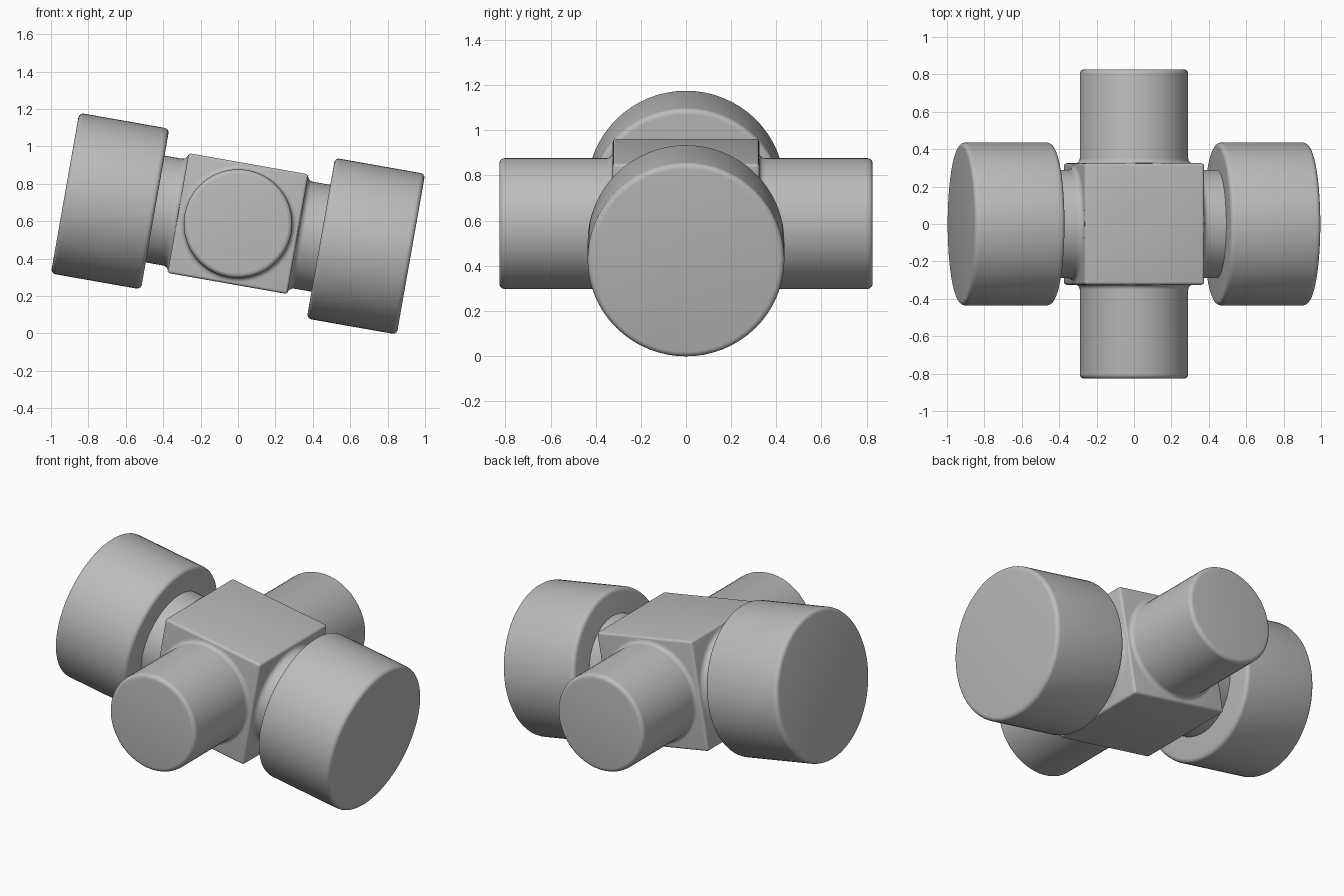
import bpy, bmesh
from math import sin, cos, pi, radians
from mathutils import Matrix, Vector

if "Cube" in bpy.data.objects:
    bpy.data.objects.remove(bpy.data.objects["Cube"])

CENTRE = Vector((0, 0, 0.587))
TILT = radians(10)
HALF = 0.325       # half width of the central block
SIDES = 64

grey = bpy.data.materials.new("plain grey")
grey.use_nodes = True
COLOUR = (0.5, 0.5, 0.5, 1)
grey.diffuse_color = COLOUR
grey.node_tree.nodes["Principled BSDF"].inputs["Base Color"].default_value = COLOUR


def arc(h, r, radius, start, end, steps=5):
    """Points (height, radius) of a rounded corner; angles in degrees."""
    angles = [radians(start + (end - start) * i / steps) for i in range(steps + 1)]
    return [(h + radius * sin(a), r + radius * cos(a)) for a in angles]


def finish(bm, name, matrix):
    mesh = bpy.data.meshes.new(name)
    bmesh.ops.recalc_face_normals(bm, faces=bm.faces)
    bm.to_mesh(mesh)
    bm.free()
    mesh.materials.append(grey)
    obj = bpy.data.objects.new(name, mesh)
    bpy.context.collection.objects.link(obj)
    obj.matrix_world = matrix
    bpy.ops.object.select_all(action='DESELECT')
    obj.select_set(True)
    bpy.context.view_layer.objects.active = obj
    bpy.ops.object.shade_smooth_by_angle(angle=radians(35))
    return obj


def lathe(name, profile, matrix):
    """Turn a (height, radius) profile around local z."""
    bm = bmesh.new()
    verts = [bm.verts.new((r, 0, h)) for h, r in profile]
    edges = [bm.edges.new(pair) for pair in zip(verts, verts[1:])]
    bmesh.ops.spin(bm, geom=verts + edges, axis=(0, 0, 1), cent=(0, 0, 0),
                   angle=2 * pi, steps=SIDES, use_merge=True)
    bmesh.ops.remove_doubles(bm, verts=bm.verts, dist=0.0001)
    return finish(bm, name, matrix)


def base_fillet(radius, size):
    """Concave flare where a round stem leaves the block."""
    return arc(HALF + size, radius + size, size, 180, 270)[::-1]


base = Matrix.Translation(CENTRE)
tilted = base @ Matrix.Rotation(TILT, 4, 'Y')

# Central block with softened edges
bm = bmesh.new()
bmesh.ops.create_cube(bm, size=2 * HALF)
bmesh.ops.bevel(bm, geom=bm.edges[:], offset=0.015, segments=4,
                profile=0.5, affect='EDGES')
finish(bm, "central_block", tilted)

# Front and back round posts
POST_R, POST_END, ROUND = 0.29, 0.827, 0.025
post = ([(HALF - 0.02, POST_R)] + base_fillet(POST_R, 0.025)
        + arc(POST_END - ROUND, POST_R - ROUND, ROUND, 0, 90) + [(POST_END, 0)])
for name, angle in (("front_post", 90), ("back_post", -90)):
    lathe(name, post, base @ Matrix.Rotation(radians(angle), 4, 'X'))

# Left and right necks and wide caps, along the tilted axis
NECK_R, CAP_R, CAP_IN, CAP_OUT, RIM = 0.29, 0.436, 0.45, 0.939, 0.025
neck = [(HALF - 0.02, NECK_R)] + base_fillet(NECK_R, 0.03) + [(CAP_IN + 0.03, NECK_R)]
cap = ([(CAP_IN, 0)] + arc(CAP_IN + RIM, CAP_R - RIM, RIM, -90, 0)
       + arc(CAP_OUT - RIM, CAP_R - RIM, RIM, 0, 90) + [(CAP_OUT, 0)])
for side, angle in (("left", 90), ("right", -90)):
    place = tilted @ Matrix.Rotation(radians(angle), 4, 'Y')
    lathe(side + "_neck", neck, place)
    lathe(side + "_cap", cap, place)
